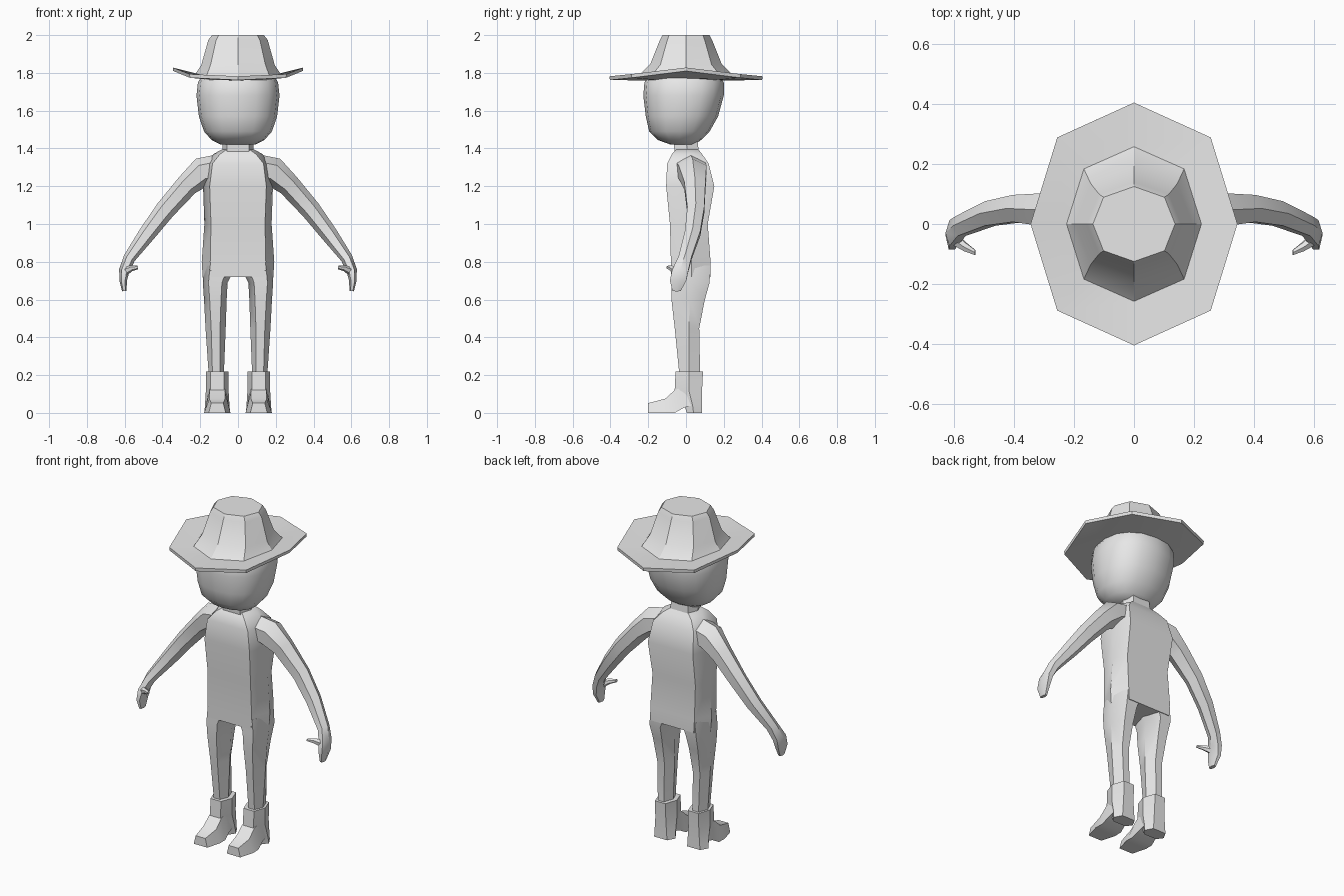
import bpy, bmesh, math
from mathutils import Vector

grey = bpy.data.materials.new("light_grey")
grey.diffuse_color = (0.8, 0.8, 0.8, 1)


def loft(name, rings, angle=35, mirror=False):
    """Skin a list of equal-length point rings and cap both ends."""
    bm = bmesh.new()
    rows = [[bm.verts.new(p) for p in r] for r in rings]
    n = len(rows[0])
    for a, b in zip(rows, rows[1:]):
        for i in range(n):
            j = (i + 1) % n
            bm.faces.new((a[i], a[j], b[j], b[i]))
    bm.faces.new(rows[0])
    bm.faces.new(rows[-1])
    bmesh.ops.recalc_face_normals(bm, faces=bm.faces)
    me = bpy.data.meshes.new(name)
    bm.to_mesh(me)
    bm.free()
    me.materials.append(grey)
    ob = bpy.data.objects.new(name, me)
    bpy.context.collection.objects.link(ob)
    bpy.ops.object.select_all(action='DESELECT')
    bpy.context.view_layer.objects.active = ob
    ob.select_set(True)
    if angle:
        bpy.ops.object.shade_smooth_by_angle(angle=math.radians(angle))
    if mirror:
        ob.modifiers.new("mirror", 'MIRROR')
    return ob


def hexagon(z, x0, x1, inset, yf, ym, yb):
    """Level six-sided section: flat front and back, a corner on each side."""
    return [(x0 + inset, yf, z), (x1 - inset, yf, z), (x1, ym, z),
            (x1 - inset, yb, z), (x0 + inset, yb, z), (x0, ym, z)]


def octagon(rx, ry, zx, zy):
    """Hat section, with its height blending from the sides (zx) to the ends (zy)."""
    pts = []
    for i in range(8):
        a = i * math.pi / 4
        k = 1.05 if i % 2 else 1.0
        c, s = math.cos(a), math.sin(a)
        z = zy + (zx - zy) * (abs(c) ** 4)
        pts.append((rx * c * k, ry * s * k * 0.96 if i % 2 else ry * s, z))
    return pts


# Hat: underside, brim edge, then crown, as one skin
loft("hat", [octagon(0.19, 0.21, 1.77, 1.76), octagon(0.343, 0.403, 1.81, 1.762),
             octagon(0.345, 0.405, 1.828, 1.782), octagon(0.225, 0.258, 1.795, 1.78),
             octagon(0.195, 0.19, 1.84, 1.845), octagon(0.157, 0.14, 1.975, 1.97),
             octagon(0.137, 0.125, 2.0, 2.0)], 25)

# Head: rounded-square rings
def head_ring(z, rx, yf, yb, n=16):
    pts = []
    for i in range(n):
        a = 2 * math.pi * i / n
        c, s = math.cos(a), math.sin(a)
        pts.append((rx * math.copysign(abs(c) ** 0.85, c),
                    (yf + yb) / 2 + (yb - yf) / 2 * math.copysign(abs(s) ** 0.85, s), z))
    return pts

loft("head", [head_ring(*r) for r in (
    (1.42, 0.09, -0.08, 0.045), (1.445, 0.14, -0.15, 0.08), (1.49, 0.18, -0.195, 0.125),
    (1.57, 0.207, -0.213, 0.17), (1.68, 0.22, -0.226, 0.2), (1.75, 0.212, -0.22, 0.2),
    (1.82, 0.17, -0.17, 0.16))], 60)

# Neck
loft("neck", [hexagon(1.35, -0.085, 0.085, 0.025, -0.06, 0.01, 0.07),
              hexagon(1.46, -0.08, 0.08, 0.025, -0.065, 0.0, 0.06)])

# Torso
loft("torso", [hexagon(z, -w, w, k, yf, ym, yb) for z, w, k, yf, ym, yb in (
    (0.72, 0.187, 0.045, -0.078, 0.03, 0.13), (0.80, 0.192, 0.045, -0.08, 0.03, 0.13),
    (1.0, 0.178, 0.035, -0.085, 0.03, 0.115), (1.2, 0.185, 0.035, -0.105, 0.04, 0.15),
    (1.32, 0.17, 0.035, -0.10, 0.03, 0.12), (1.37, 0.13, 0.035, -0.075, 0.02, 0.085),
    (1.395, 0.085, 0.025, -0.05, 0.01, 0.065))], 40)

# Legs
loft("leg", [hexagon(*r) for r in (
    (0.78, 0.01, 0.188, 0.04, -0.078, 0.03, 0.128), (0.69, 0.055, 0.186, 0.03, -0.078, 0.03, 0.125),
    (0.60, 0.06, 0.18, 0.03, -0.077, 0.02, 0.1), (0.45, 0.065, 0.172, 0.03, -0.06, 0.015, 0.07),
    (0.20, 0.075, 0.155, 0.02, -0.035, 0.015, 0.075))], 40, True)

# Boots: shaft with heel, then a foot tapering to the toe
loft("boot_shaft", [hexagon(*r) for r in (
    (0.0, 0.042, 0.178, 0.025, 0.005, 0.04, 0.085), (0.04, 0.045, 0.175, 0.025, -0.01, 0.035, 0.085),
    (0.12, 0.05, 0.17, 0.025, -0.06, 0.015, 0.085), (0.22, 0.05, 0.17, 0.025, -0.055, 0.015, 0.09))],
     25, True)

def foot_ring(y, z0, z1, low, top):
    return [(0.11 - low, y, z0), (0.11 + low, y, z0), (0.11 + top, y, z1), (0.11 - top, y, z1)]

loft("boot_foot", [foot_ring(*r) for r in (
    (0.03, 0.04, 0.15, 0.06, 0.045), (-0.01, 0.028, 0.14, 0.06, 0.045),
    (-0.06, 0.0, 0.12, 0.068, 0.04), (-0.11, 0.0, 0.075, 0.07, 0.042),
    (-0.2, 0.0, 0.052, 0.045, 0.032))], 30, True)


def limb(name, path, sides=6):
    """Tube along (x, y, z, in-plane radius, depth radius)."""
    rings = []
    for i, (x, y, z, r, d) in enumerate(path):
        p, q = path[max(i - 1, 0)], path[min(i + 1, len(path) - 1)]
        t = Vector((q[0] - p[0], 0, q[2] - p[2])).normalized()
        nrm = Vector((-t.z, 0, t.x))
        rings.append([Vector((x, y, z)) + nrm * r * math.cos(a) + Vector((0, d, 0)) * math.sin(a)
                      for a in (2 * math.pi * k / sides for k in range(sides))])
    return loft(name, rings, 40, True)


# Arms ending in mitten hands, with thumbs
limb("arm", [(0.07, 0.02, 1.30, 0.075, 0.09), (0.19, 0.035, 1.275, 0.078, 0.085),
             (0.27, 0.047, 1.205, 0.06, 0.065), (0.385, 0.052, 1.075, 0.053, 0.052),
             (0.48, 0.035, 0.95, 0.045, 0.047), (0.575, -0.005, 0.82, 0.032, 0.04),
             (0.602, -0.03, 0.755, 0.028, 0.05), (0.608, -0.042, 0.70, 0.02, 0.05),
             (0.602, -0.05, 0.645, 0.012, 0.025)])
limb("thumb", [(0.595, -0.05, 0.75, 0.022, 0.026), (0.565, -0.075, 0.765, 0.016, 0.018),
               (0.53, -0.095, 0.77, 0.009, 0.01)])
